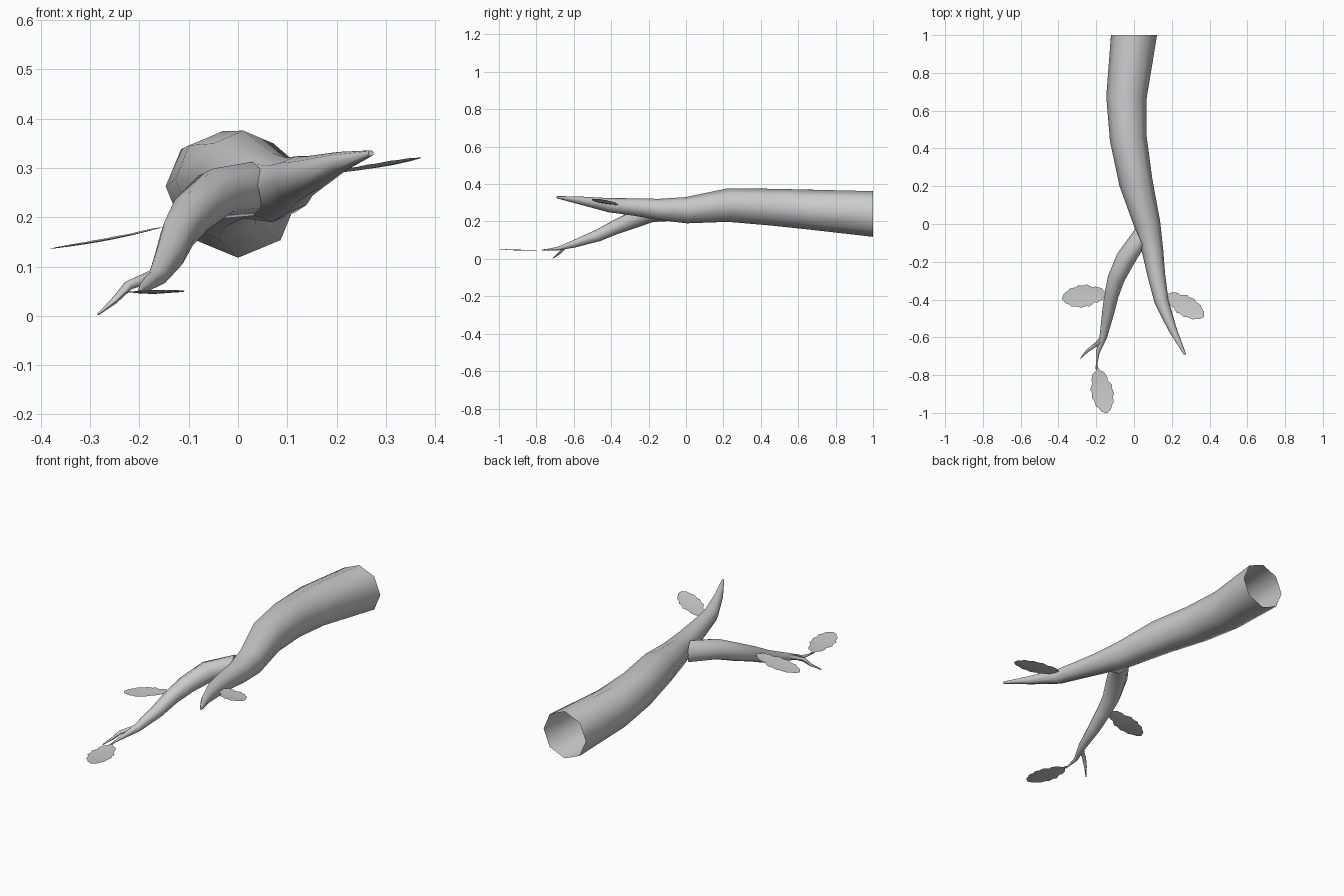
import bpy, bmesh, math
from mathutils import Vector

if "Cube" in bpy.data.objects:
    bpy.data.objects.remove(bpy.data.objects["Cube"])

UP = Vector((0, 0, 1))


def finish(name, bm, angle=60):
    bmesh.ops.recalc_face_normals(bm, faces=bm.faces)
    me = bpy.data.meshes.new(name)
    bm.to_mesh(me)
    bm.free()
    ob = bpy.data.objects.new(name, me)
    bpy.context.collection.objects.link(ob)
    bpy.ops.object.select_all(action='DESELECT')
    ob.select_set(True)
    bpy.context.view_layer.objects.active = ob
    bpy.ops.object.shade_smooth_by_angle(angle=math.radians(angle))
    return ob


def limb(name, path, sides=8, start_dir=None):
    """Tapered tube through (x, y, z, radius); open at the start, capped at the tip."""
    pts = [Vector(p[:3]) for p in path]
    bm = bmesh.new()
    rings = []
    for i, p in enumerate(pts):
        a, b = pts[max(i - 1, 0)], pts[min(i + 1, len(pts) - 1)]
        t = (b - a).normalized()
        if i == 0 and start_dir:
            t = Vector(start_dir).normalized()
        u = t.cross(UP).normalized()
        v = u.cross(t)
        r = path[i][3]
        rings.append([bm.verts.new(p + r * (u * math.cos(k * math.tau / sides)
                                            + v * math.sin(k * math.tau / sides)))
                      for k in range(sides)])
    for r0, r1 in zip(rings, rings[1:]):
        for k in range(sides):
            j = (k + 1) % sides
            bm.faces.new((r0[k], r0[j], r1[j], r1[k]))
    bm.faces.new(rings[-1])
    return finish(name, bm)


def leaf(name, base, tip, sag=0.006, width=0.06):
    """Single-sided lobed leaf with a central rib and slightly raised margins."""
    base, tip = Vector(base), Vector(tip)
    axis = tip - base
    side = axis.cross(UP).normalized()
    ts = [0, .10, .16, .28, .33, .46, .51, .64, .69, .82, .86, .95, 1]
    ws = [.08, .16, .52, .72, .66, 1.0, .9, 1.0, .85, .80, .62, .42, .06]
    bm = bmesh.new()
    rows = []
    for t, w in zip(ts, ws):
        mid = base + axis * t - UP * sag * math.sin(math.pi * t)
        off = side * width * w
        lift = UP * 0.004 * w
        rows.append([bm.verts.new(mid - off + lift), bm.verts.new(mid),
                     bm.verts.new(mid + off + lift)])
    for a, b in zip(rows, rows[1:]):
        for k in (0, 1):
            bm.faces.new((a[k], a[k + 1], b[k + 1], b[k]))
    return finish(name, bm)


# main branch, thick open end at the back
limb("main_branch", [
    (0.0, 1.0, .24, .122), (-.04, .67, .263, .107), (-.03, .45, .277, .098),
    (.01, .22, .287, .089), (.07, 0, .26, .070), (.10, -.15, .265, .056),
    (.118, -.27, .277, .047), (.146, -.41, .287, .038), (.205, -.56, .311, .022),
    (.27, -.69, .33, .006)], start_dir=(0, -1, 0))

# side branch, forking off and drooping to a thin stalk
limb("side_branch", [
    (.03, -.075, .258, .055), (-.045, -.185, .248, .052), (-.095, -.29, .205, .045),
    (-.12, -.38, .168, .038), (-.137, -.47, .125, .032), (-.163, -.60, .08, .020),
    (-.192, -.68, .056, .010), (-.197, -.73, .05, .005), (-.2, -.77, .047, .003)],
    start_dir=(-.9, -.4, 0))

# small twig near the tip
limb("twig", [
    (-.155, -.585, .088, .014), (-.19, -.63, .074, .012), (-.222, -.652, .062, .010),
    (-.25, -.675, .032, .007), (-.284, -.712, .003, .002)], sides=6)

# leaves
leaf("left_leaf", (-.13, -.365, .186), (-.38, -.395, .136))
leaf("right_leaf", (.155, -.365, .287), (.37, -.49, .321), width=.055)
leaf("tip_leaf", (-.198, -.75, .049), (-.145, -1.0, .052))
